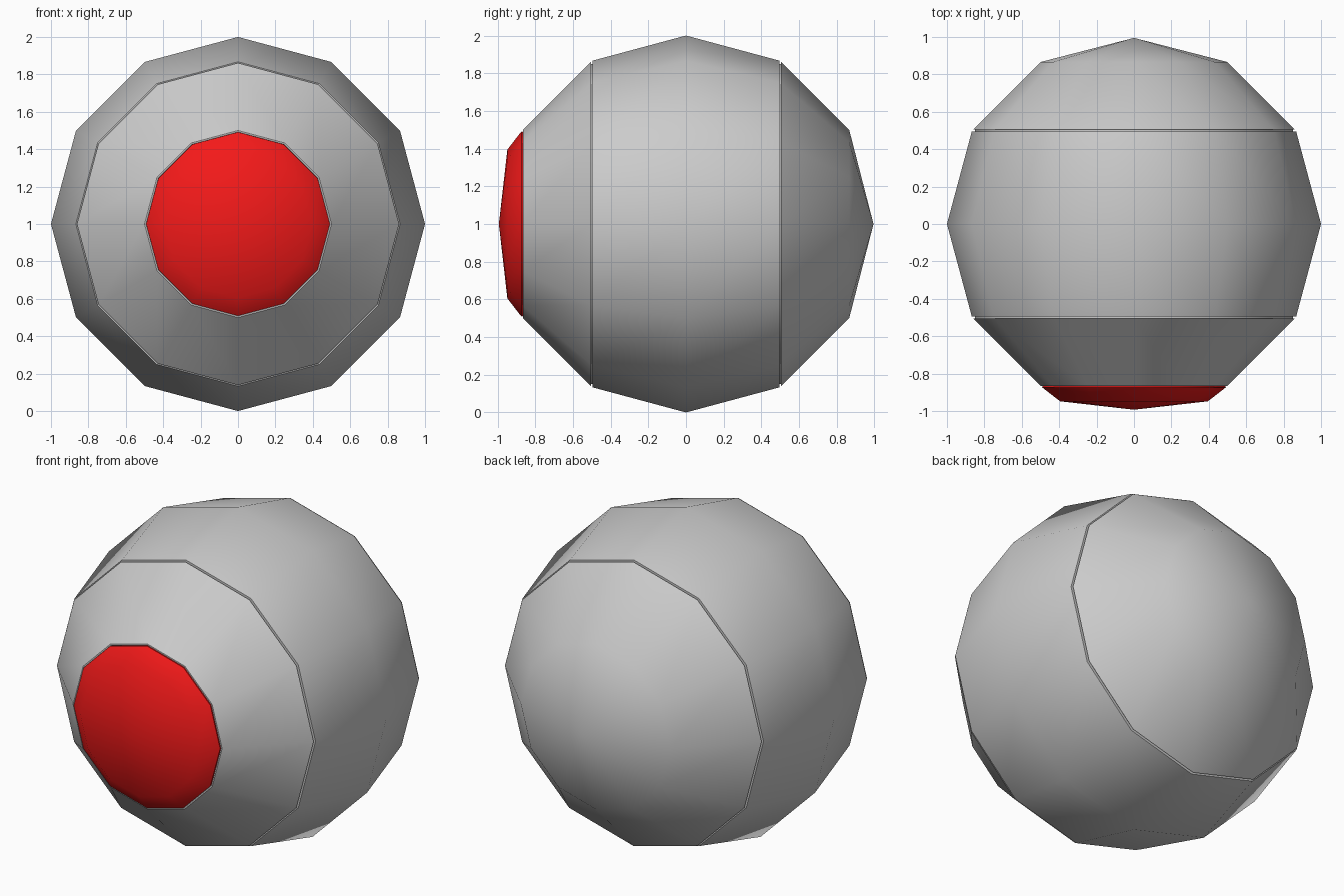
import bpy, bmesh
from math import cos, sin, pi, radians

if "Cube" in bpy.data.objects:
    bpy.data.objects.remove(bpy.data.objects["Cube"])

SIDES = 12


def revolve(name, profile, color=None):
    """Spin a (radius, y) profile, listed front to back, around the y axis."""
    bm = bmesh.new()
    rings = []
    for r, y in profile:
        if r == 0:
            rings.append([bm.verts.new((0, y, 1))] * SIDES)
        else:
            rings.append([bm.verts.new((r * cos(2 * pi * i / SIDES), y,
                                        1 + r * sin(2 * pi * i / SIDES)))
                          for i in range(SIDES)])
    for a, b in zip(rings, rings[1:]):
        for i in range(SIDES):
            j = (i + 1) % SIDES
            corners = list(dict.fromkeys((a[i], a[j], b[j], b[i])))
            bm.faces.new(corners)
    bmesh.ops.recalc_face_normals(bm, faces=bm.faces)
    # Open shells: make sure the outside faces away from the centre
    outer = max(bm.faces, key=lambda f: f.calc_area())
    c = outer.calc_center_median()
    c.z -= 1
    if outer.normal.dot(c) < 0:
        bmesh.ops.reverse_faces(bm, faces=bm.faces)
    mesh = bpy.data.meshes.new(name)
    bm.to_mesh(mesh)
    bm.free()
    ob = bpy.data.objects.new(name, mesh)
    bpy.context.collection.objects.link(ob)
    if color:
        mat = bpy.data.materials.new(name)
        mat.diffuse_color = color
        mat.use_nodes = True
        mat.node_tree.nodes["Principled BSDF"].inputs["Base Color"].default_value = mat.diffuse_color
        mesh.materials.append(mat)
    bpy.ops.object.select_all(action='DESELECT')
    ob.select_set(True)
    bpy.context.view_layer.objects.active = ob
    bpy.ops.object.shade_smooth_by_angle(angle=radians(38))
    return ob


# Middle band, with recessed lips that form the seam floors
revolve("middle_band", [(0.85, -0.507), (0.85, -0.495), (0.867, -0.495), (1, 0),
                        (0.867, 0.495), (0.85, 0.495), (0.85, 0.507)])

# Front shell with a round opening
revolve("front_shell", [(0.85, -0.505), (0.861, -0.505), (0.5, -0.866),
                        (0.492, -0.866), (0.485, -0.85)][::-1])

# Closed back shell
revolve("back_shell", [(0.85, 0.505), (0.861, 0.505), (0.5, 0.866), (0, 0.995)])

# Red domed lens
revolve("lens", [(0, -0.993), (0.395, -0.948), (0.48, -0.882),
                 (0.491, -0.873), (0.485, -0.85)], (0.9, 0.01, 0.01, 1))
